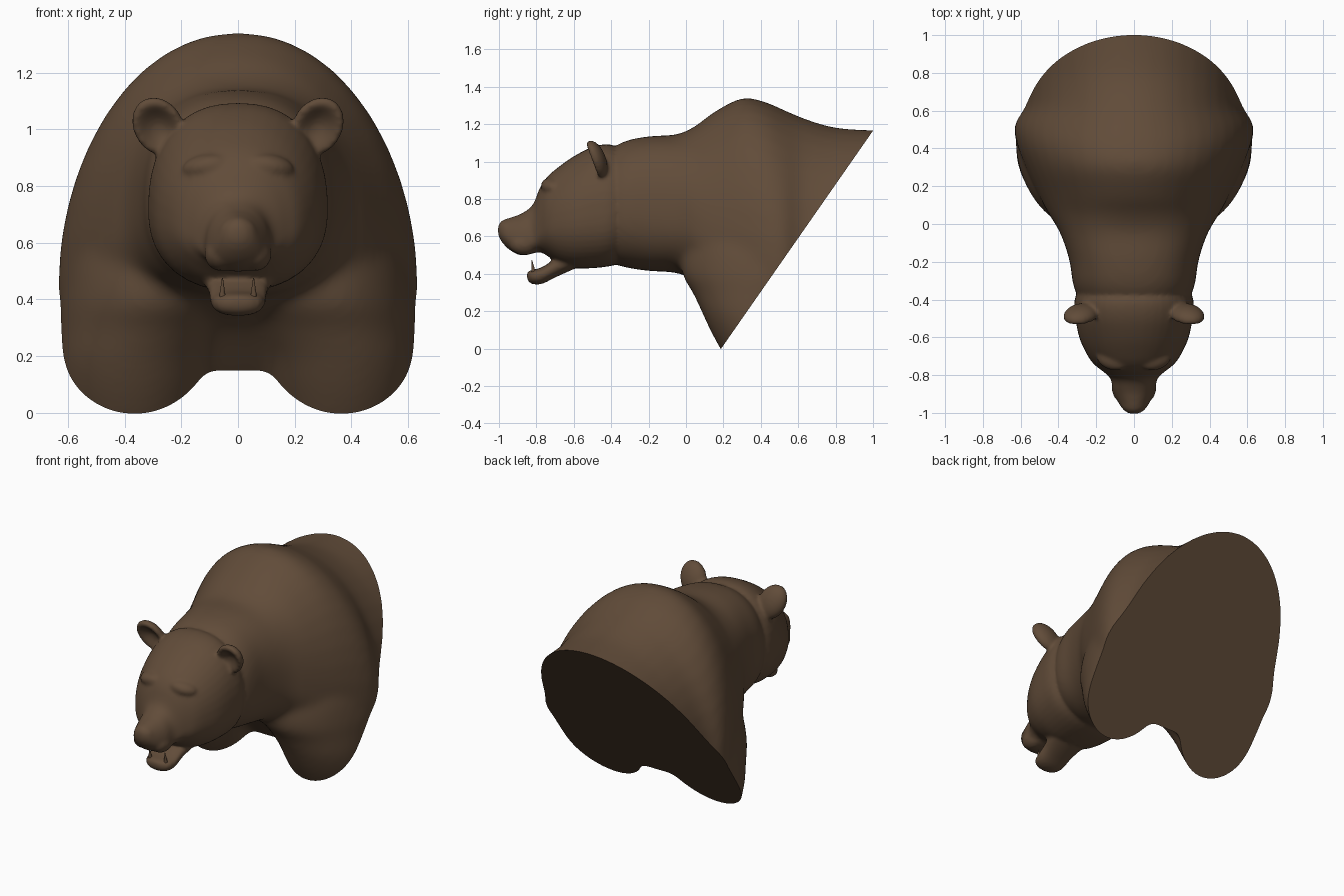
import bpy, bmesh, math
from mathutils import Vector, Matrix

if "Cube" in bpy.data.objects:
    bpy.data.objects.remove(bpy.data.objects["Cube"])

fur = bpy.data.materials.new("brown fur")
fur.diffuse_color = (0.12, 0.072, 0.041, 1)
fur.use_nodes = True
fur.node_tree.nodes["Principled BSDF"].inputs["Base Color"].default_value = fur.diffuse_color
N = 44


def spline(rows, steps=4):
    """Catmull-Rom interpolation of station rows."""
    out = []
    for i in range(len(rows) - 1):
        a, b = rows[max(i - 1, 0)], rows[i]
        c, d = rows[i + 1], rows[min(i + 2, len(rows) - 1)]
        for k in range(steps):
            t = k / steps
            out.append([0.5 * (2 * q + (r - p) * t + (2 * p - 5 * q + 4 * r - s) * t * t
                               + (3 * q - p - 3 * r + s) * t ** 3)
                        for p, q, r, s in zip(a, b, c, d)])
    out.append(list(rows[-1]))
    return out


def skin(bm, rings):
    """Join rings of points into a closed tube."""
    loops = [[bm.verts.new(p) for p in ring] for ring in rings]
    for a, b in zip(loops, loops[1:]):
        for i in range(N):
            j = (i + 1) % N
            bm.faces.new((a[i], a[j], b[j], b[i]))
    bm.faces.new(loops[0])
    bm.faces.new(loops[-1])


def power(v, n):
    return math.copysign(abs(v) ** (2 / n), v)


def upright_ring(y, w, top, mid, low, n):
    pts = []
    for i in range(N):
        a = 2 * math.pi * i / N
        s = power(math.sin(a), n)
        pts.append((w * power(math.cos(a), n), y, mid + s * (top - mid if s > 0 else mid - low)))
    return pts


def leg_ring(z, cx, front, rx, ry, side):
    return [(side * (cx + rx * math.cos(2 * math.pi * i / N)),
             front + ry + ry * math.sin(2 * math.pi * i / N), z) for i in range(N)]


def blob(bm, centre, radii, tilt=(0, 0, 0), cupped=False):
    """Ellipsoid; cupped ones are hollowed on the front."""
    vs = bmesh.ops.create_uvsphere(bm, u_segments=32, v_segments=24, radius=1)["verts"]
    rot = Matrix.Rotation(tilt[2], 3, 'Z') @ Matrix.Rotation(tilt[1], 3, 'Y') @ Matrix.Rotation(tilt[0], 3, 'X')
    for v in vs:
        p = v.co.copy()
        if cupped and p.y < 0:
            p.y *= 1 - 1.3 * (1 - p.x ** 2 - p.z ** 2)
        v.co = Vector(centre) + rot @ Vector([p[k] * radii[k] for k in range(3)])


mesh = bpy.data.meshes.new("bear_bust")
bust = bpy.data.objects.new("bear_bust", mesh)
bpy.context.collection.objects.link(bust)
bpy.context.view_layer.objects.active = bust
bust.select_set(True)


def fuse(bm, voxel, rounds):
    """Melt overlapping closed parts into one soft skin on the bust object."""
    bmesh.ops.recalc_face_normals(bm, faces=bm.faces)
    bm.to_mesh(bust.data)
    bm.free()
    remesh = bust.modifiers.new("fuse", 'REMESH')
    remesh.mode = 'VOXEL'
    remesh.voxel_size = voxel
    soften = bust.modifiers.new("soften", 'SMOOTH')
    soften.factor = 0.5
    soften.iterations = rounds
    for name in ("fuse", "soften"):
        bpy.ops.object.modifier_apply(modifier=name)


bm = bmesh.new()

# torso and neck: y, half width, top, middle, bottom, squareness
torso = [(-.50, .22, .99, .74, .50, 2.2), (-.35, .315, 1.10, .74, .44, 2.3),
         (-.20, .34, 1.135, .74, .415, 2.4), (-.05, .39, 1.145, .70, .405, 2.4),
         (.05, .45, 1.19, .62, .36, 2.2), (.15, .505, 1.265, .55, .30, 2.1),
         (.30, .575, 1.34, .50, .14, 2.1), (.42, .62, 1.32, .47, .02, 2.1),
         (.52, .635, 1.278, .44, -.1, 2), (.62, .59, 1.235, .44, -.2, 2),
         (.76, .585, 1.19, .44, -.2, 2), (.90, .59, 1.172, .44, -.2, 2),
         (1.2, .58, 1.162, .44, -.2, 2)]
skin(bm, [upright_ring(*r) for r in spline(torso)])

# front legs: z, centre x, front y, half width, half depth
leg = [(-.16, .365, .28, .24, .3), (0, .365, .182, .25, .3), (.1, .362, .128, .26, .3),
       (.2, .352, .082, .272, .32), (.3, .32, .035, .305, .4), (.4, .285, -.02, .34, .5),
       (.55, .26, -.015, .33, .48), (.75, .24, .06, .26, .36), (.92, .2, .16, .16, .2)]
for side in (1, -1):
    skin(bm, [leg_ring(*r, side) for r in spline(leg)])
fuse(bm, 0.022, 10)

bm = bmesh.new()
bm.from_mesh(bust.data)

# head and muzzle
head = [(-.33, .29, 1.06, .74, .46, 2.2), (-.41, .316, 1.092, .72, .44, 2.3),
        (-.50, .31, 1.078, .71, .43, 2.3), (-.60, .29, 1.028, .69, .43, 2.2),
        (-.68, .255, .972, .68, .455, 2.2), (-.74, .215, .92, .66, .495, 2.2),
        (-.78, .165, .862, .63, .515, 2.2), (-.82, .124, .768, .58, .508, 2.2),
        (-.88, .112, .722, .57, .498, 2.2), (-.94, .086, .70, .585, .525, 2.1),
        (-.985, .055, .684, .62, .57, 2), (-1.005, .022, .655, .635, .61, 2)]
skin(bm, [upright_ring(*r) for r in spline(head)])

# lower jaw
jaw = [(-.85, .035, .41, .385, .37, 2.2), (-.825, .08, .42, .39, .346, 2.4),
       (-.77, .098, .435, .40, .346, 2.4), (-.70, .105, .48, .44, .38, 2.3),
       (-.60, .13, .54, .48, .425, 2)]
skin(bm, [upright_ring(*r) for r in spline(jaw)])

for side in (1, -1):
    # ears, brows and lips
    blob(bm, (side * .281, -.483, 1.01), (.088, .055, .112),
         (math.radians(22), math.radians(side * 25), math.radians(side * 8)), True)
    blob(bm, (side * .11, -.712, .868), (.09, .062, .045), (0, math.radians(side * 10), math.radians(side * 15)))
    blob(bm, (side * .06, -.865, .56), (.058, .08, .06))
# nose pad
blob(bm, (0, -.955, .638), (.066, .05, .052))
fuse(bm, 0.0105, 6)

# slanted flat cut at the back
bm = bmesh.new()
bm.from_mesh(bust.data)
cut = bmesh.ops.bisect_plane(bm, geom=bm.verts[:] + bm.edges[:] + bm.faces[:], dist=1e-6,
                             plane_co=(0, .188, 0), plane_no=(0, 1.165, -.812), clear_outer=True)
rim = [e for e in cut["geom_cut"] if isinstance(e, bmesh.types.BMEdge)]
bmesh.ops.triangle_fill(bm, edges=rim, use_beauty=True,
                        normal=Vector((0, 1.165, -.812)).normalized())
bmesh.ops.recalc_face_normals(bm, faces=bm.faces)
bm.to_mesh(bust.data)
bm.free()
bust.data.materials.clear()
bust.data.materials.append(fur)
bpy.ops.object.shade_smooth_by_angle(angle=math.radians(45))

# lower fangs
for side, name in ((1, "left_fang"), (-1, "right_fang")):
    bm = bmesh.new()
    bmesh.ops.create_cone(bm, cap_ends=True, segments=12, radius1=.012, radius2=.002, depth=.07,
                          matrix=Matrix.Translation((side * .055, -.82, .44)) @ Matrix.Rotation(.15, 4, 'X'))
    me = bpy.data.meshes.new(name)
    bm.to_mesh(me)
    bm.free()
    me.materials.append(fur)
    bpy.context.collection.objects.link(bpy.data.objects.new(name, me))
